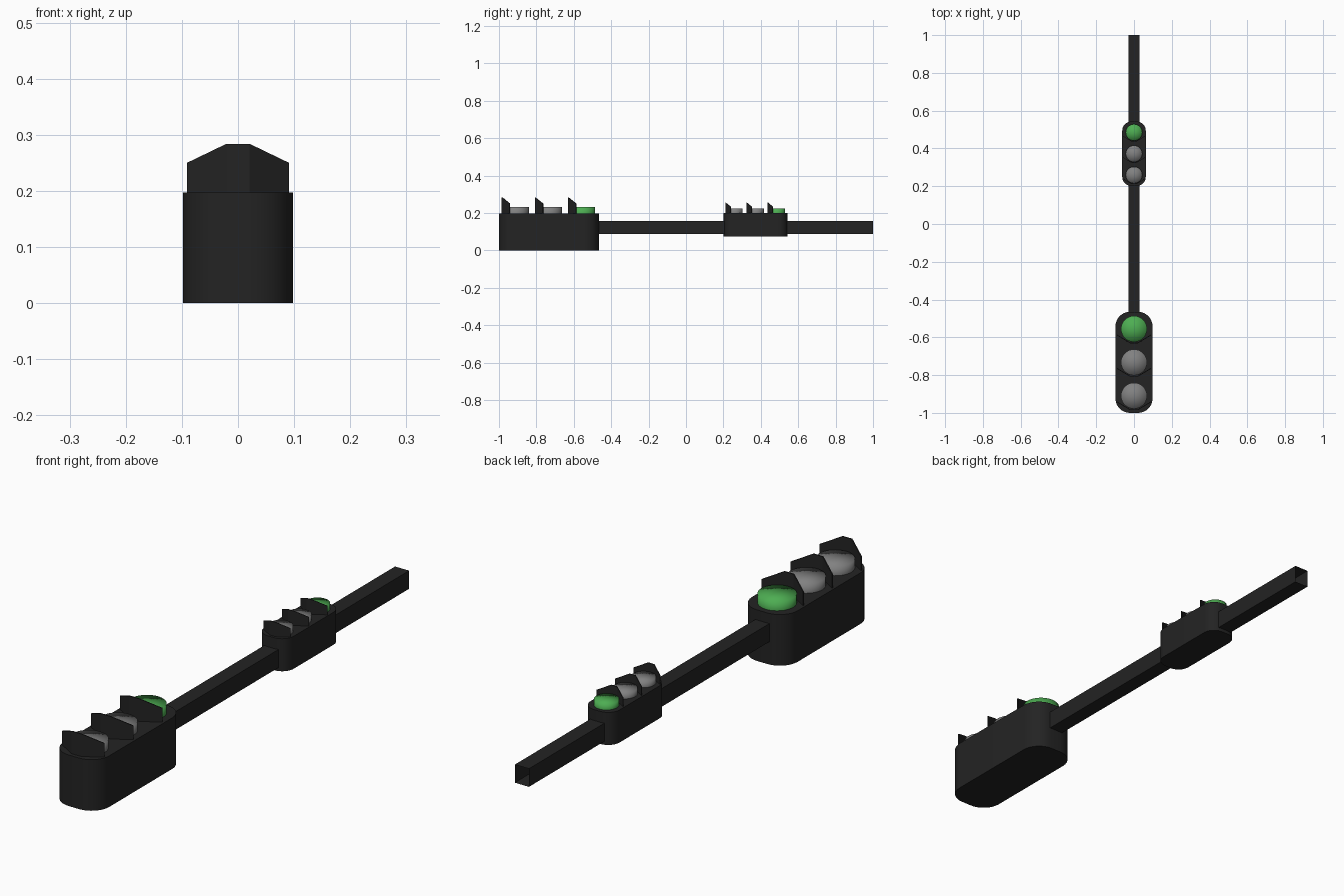
import bpy, bmesh, math
from mathutils import Vector

if "Cube" in bpy.data.objects:
    bpy.data.objects.remove(bpy.data.objects["Cube"])


def material(name, rgb):
    m = bpy.data.materials.new(name)
    m.diffuse_color = (*rgb, 1)
    m.use_nodes = True
    m.node_tree.nodes["Principled BSDF"].inputs["Base Color"].default_value = m.diffuse_color
    return m


BLACK = material("matte black", (0.017, 0.017, 0.017))
GREY = material("unlit grey", (0.22, 0.22, 0.22))
GREEN = material("lit green", (0.075, 0.42, 0.085))


def finish(name, bm, mat, smooth=None):
    bmesh.ops.recalc_face_normals(bm, faces=bm.faces)
    me = bpy.data.meshes.new(name)
    bm.to_mesh(me)
    bm.free()
    ob = bpy.data.objects.new(name, me)
    bpy.context.collection.objects.link(ob)
    me.materials.append(mat)
    if smooth:
        bpy.ops.object.select_all(action='DESELECT')
        ob.select_set(True)
        bpy.context.view_layer.objects.active = ob
        bpy.ops.object.shade_smooth_by_angle(angle=math.radians(smooth))
    return ob


def housing(name, origin, s):
    # Rounded rectangle outline, extruded upwards
    hx, hy, r, n = 0.098, 0.2675, 0.076, 8
    bm = bmesh.new()
    verts = []
    for q, (sx, sy) in enumerate([(1, 1), (-1, 1), (-1, -1), (1, -1)]):
        for i in range(n + 1):
            a = (q + i / n) * math.pi / 2
            p = Vector((sx * (hx - r) + r * math.cos(a), sy * (hy - r) + r * math.sin(a), 0))
            verts.append(bm.verts.new(origin + p * s))
    base = bm.faces.new(verts)
    ext = bmesh.ops.extrude_face_region(bm, geom=[base], use_keep_orig=True)
    top = [v for v in ext["geom"] if isinstance(v, bmesh.types.BMVert)]
    bmesh.ops.translate(bm, verts=top, vec=(0, 0, 0.197 * s))
    finish(name, bm, BLACK, 35)


def lens(name, centre, s, mat):
    # Short disc with fully smooth shading, so it reads as a dome
    bm = bmesh.new()
    n, r, h = 32, 0.069 * s, 0.036 * s
    lo, hi = [], []
    for i in range(n):
        a = 2 * math.pi * i / n
        d = Vector((r * math.cos(a), r * math.sin(a), 0))
        lo.append(bm.verts.new(centre + d))
        hi.append(bm.verts.new(centre + d + Vector((0, 0, h))))
    mid = bm.verts.new(centre + Vector((0, 0, h)))
    for i in range(n):
        j = (i + 1) % n
        bm.faces.new((lo[i], lo[j], hi[j], hi[i]))
        bm.faces.new((hi[i], hi[j], mid))
    finish(name, bm, mat, 180)


def visor(name, centre, s):
    # Three-panel folded plate with sloping wings
    bm = bmesh.new()
    outline = [(-0.09, -0.032, 0.053), (-0.02, -0.074, 0.087),
               (0.02, -0.074, 0.087), (0.09, -0.032, 0.053)]
    cols = [(bm.verts.new(centre + Vector((x, y, -0.004)) * s),
             bm.verts.new(centre + Vector((x, y, z)) * s)) for x, y, z in outline]
    for a, b in zip(cols, cols[1:]):
        bm.faces.new((a[0], b[0], b[1], a[1]))
    ob = finish(name, bm, BLACK)
    mod = ob.modifiers.new("thickness", 'SOLIDIFY')
    mod.thickness = 0.004 * s
    mod.offset = 0


def signal(prefix, origin, s):
    housing(prefix + "_housing", origin, s)
    for i, (label, mat) in enumerate([("rear", GREY), ("middle", GREY), ("go", GREEN)]):
        c = origin + Vector((0, (i - 1) * 0.177, 0.197)) * s
        lens(f"{prefix}_{label}_lens", c, s, mat)
        visor(f"{prefix}_{label}_visor", c, s)


signal("large_signal", Vector((0, -0.7325, 0)), 1.0)
signal("small_signal", Vector((0, 0.372, 0.0745)), 0.637)

# Square pole, open at the ends
bm = bmesh.new()
bmesh.ops.create_cube(bm, size=1)
caps = [f for f in bm.faces if abs(f.normal.y) > 0.9]
bmesh.ops.delete(bm, geom=caps, context='FACES_ONLY')
for v in bm.verts:
    v.co = Vector((v.co.x * 0.06, 0.265 + v.co.y * 1.47, 0.123 + v.co.z * 0.07))
finish("pole", bm, BLACK)
